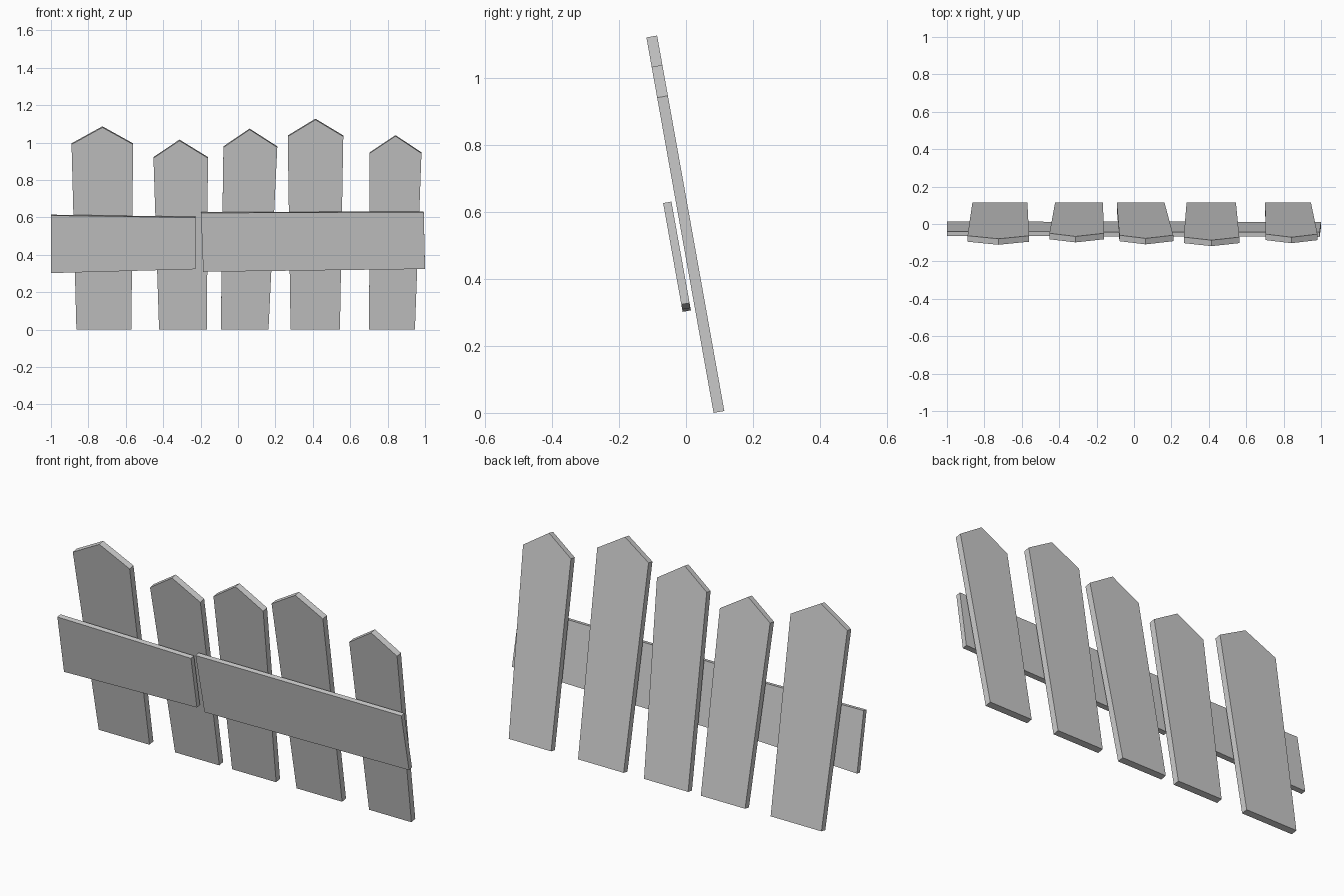
import bpy, bmesh
from math import radians, tan, cos, sin
from mathutils import Vector

if "Cube" in bpy.data.objects:
    bpy.data.objects.remove(bpy.data.objects["Cube"])

LEAN = radians(10.15)


def board(name, outline, y0, thick):
    """Extruded plank on the leaning plane; outline is (x, z) of its front face."""
    bm = bmesh.new()
    back = Vector((0, thick * cos(LEAN), thick * sin(LEAN)))
    face = bm.faces.new([bm.verts.new((x, y0 - z * tan(LEAN), z)) for x, z in outline])
    ext = bmesh.ops.extrude_face_region(bm, geom=[face], use_keep_orig=True)
    verts = [g for g in ext["geom"] if isinstance(g, bmesh.types.BMVert)]
    bmesh.ops.translate(bm, verts=verts, vec=back)
    bmesh.ops.recalc_face_normals(bm, faces=bm.faces)
    mesh = bpy.data.meshes.new(name)
    bm.to_mesh(mesh)
    bm.free()
    obj = bpy.data.objects.new(name, mesh)
    bpy.context.collection.objects.link(obj)
    return obj


# Pointed pickets: bottom left/right x, shoulder left/right x, shoulder z, peak x, peak z
pickets = [
    (-0.864, -0.570, -0.890, -0.561, 0.990, -0.725, 1.081),
    (-0.422, -0.166, -0.452, -0.161, 0.917, -0.313, 1.010),
    (-0.092, 0.163, -0.078, 0.210, 0.974, 0.062, 1.069),
    (0.281, 0.545, 0.266, 0.563, 1.032, 0.414, 1.122),
    (0.701, 0.946, 0.704, 0.981, 0.942, 0.842, 1.034),
]
for i, (bl, br, sl, sr, sz, px, pz) in enumerate(pickets, 1):
    board(f"picket_{i}", [(bl, 0), (br, 0), (sr, sz), (px, pz), (sl, sz)], 0.0825, 0.0325)

# Two uneven cross rails in front of the pickets
board("rail_left", [(-1, 0.302), (-0.228, 0.323), (-0.228, 0.599), (-1, 0.610)], 0.0440, 0.025)
board("rail_right", [(-0.186, 0.309), (1, 0.324), (0.993, 0.627), (-0.198, 0.624)], 0.0440, 0.025)
